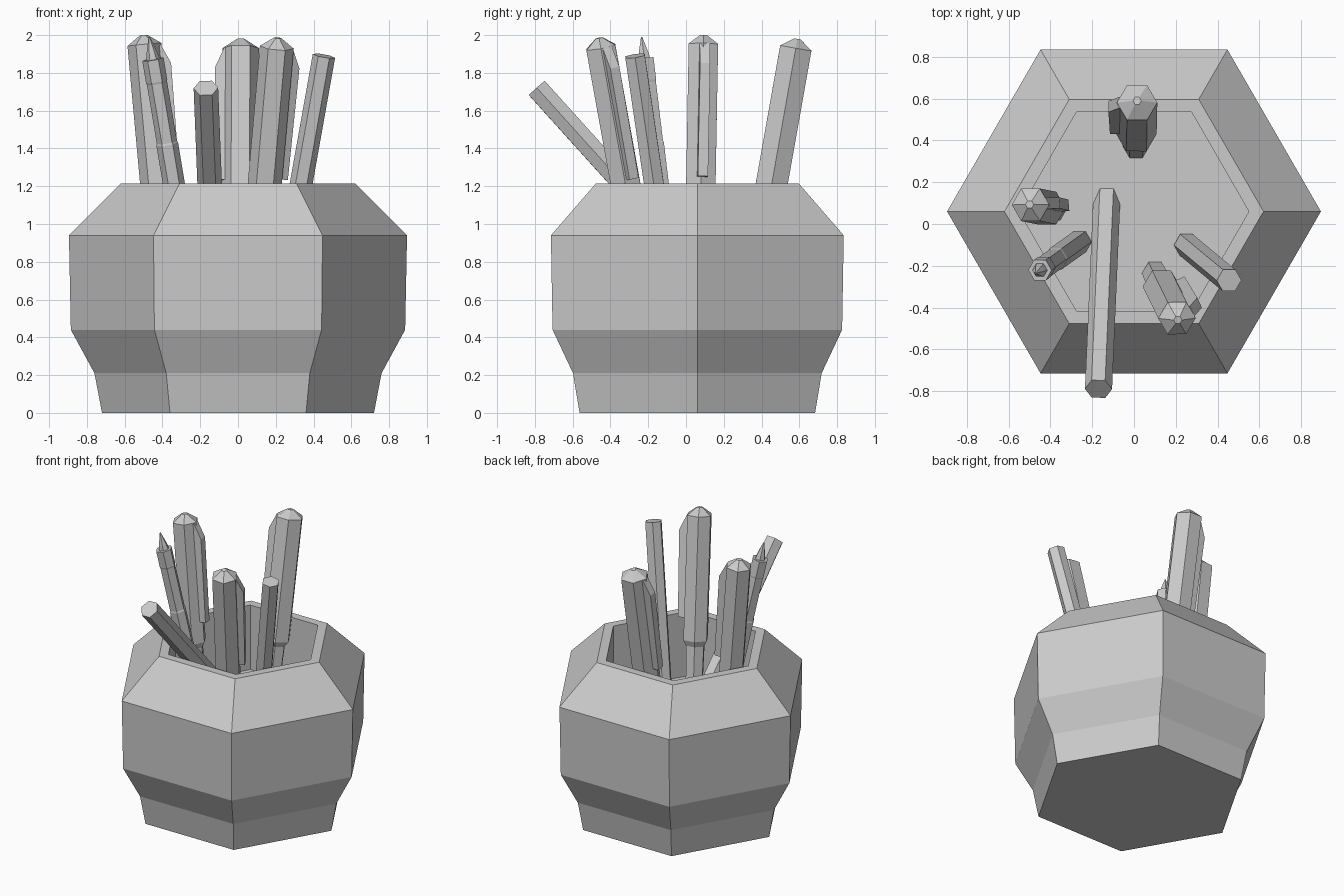
import bpy
import math
from mathutils import Matrix, Vector

cube = bpy.data.objects.get("Cube")
if cube:
    bpy.data.objects.remove(cube, do_unlink=True)

grey = bpy.data.materials.new("plain grey")
grey.use_nodes = True
COLOUR = (0.6, 0.6, 0.6, 1)
grey.diffuse_color = COLOUR
grey.node_tree.nodes["Principled BSDF"].inputs["Base Color"].default_value = COLOUR


def add_mesh(name, verts, faces, matrix):
    mesh = bpy.data.meshes.new(name)
    mesh.from_pydata(verts, [], faces)
    mesh.transform(matrix)
    mesh.update()
    mesh.materials.append(grey)
    obj = bpy.data.objects.new(name, mesh)
    bpy.context.collection.objects.link(obj)
    return obj


def hex_lathe(name, profile, matrix):
    """Six-sided solid from (radius, height) pairs, capped at both ends."""
    n = 6
    verts = [(r * math.cos(k * math.tau / n), r * math.sin(k * math.tau / n), z)
             for r, z in profile for k in range(n)]
    faces = [tuple(reversed(range(n)))]
    for i in range(len(profile) - 1):
        for k in range(n):
            a, b = i * n + k, i * n + (k + 1) % n
            faces.append((a, b, b + n, a + n))
    faces.append(tuple(range(len(verts) - n, len(verts))))
    return add_mesh(name, verts, faces, matrix)


def axis_frame(base, top):
    """Matrix that stands a part on base pointing at top, and its length."""
    base, axis = Vector(base), Vector(top) - Vector(base)
    turn = Vector((0, 0, 1)).rotation_difference(axis).to_matrix().to_4x4()
    return Matrix.Translation(base) @ turn, axis.length


# Pot with a flat rim and a raised inner floor
FLOOR = 0.74
hex_lathe("pot", [(0.72, 0), (0.76, 0.21), (0.885, 0.44), (0.895, 0.94),
                  (0.62, 1.215), (0.55, 1.215), (0.55, FLOOR)],
          Matrix.Translation((0, 0.06, 0)))


# Capped markers with a pocket clip
def marker(name, base, top, clip_angle, r=0.09):
    frame, h = axis_frame(base, top)
    hex_lathe(name, [(0.062, 0), (0.068, h - 0.95), (r, h - 0.91),
                     (r, h - 0.05), (0.02, h)], frame)
    side = [(0.05, h - 0.76), (r + 0.03, h - 0.76), (r + 0.04, h - 0.16),
            (r - 0.01, h - 0.05), (0.05, h - 0.05)]
    n = len(side)
    verts = [(x, y, z) for y in (-0.027, 0.027) for x, z in side]
    faces = [tuple(range(n)), tuple(reversed(range(n, 2 * n)))]
    faces += [(k, k + n, (k + 1) % n + n, (k + 1) % n) for k in range(n)]
    add_mesh(name + "_clip", verts, faces,
             frame @ Matrix.Rotation(math.radians(clip_angle), 4, "Z"))


marker("back_marker", (0.01, 0.37, FLOOR), (0.015, 0.59, 1.98), 180, 0.097)
marker("side_marker", (-0.385, 0.07, FLOOR), (-0.5, 0.093, 2.0), 5)
marker("front_marker", (0.10, -0.235, FLOOR), (0.21, -0.46, 1.985), 25)


# Plain hexagonal sticks
def stick(name, base, top, r):
    frame, h = axis_frame(base, top)
    hex_lathe(name, [(r, 0), (r, h)], frame)


stick("leaning_stick", (-0.13, 0.13, 0.70), (-0.17, -0.79, 1.72), 0.065)
stick("upright_stick", (0.25, -0.10, FLOOR), (0.455, -0.27, 1.89), 0.06)

# Fine pen with a stepped barrel and a pointed tip
frame, h = axis_frame((-0.26, -0.085, FLOOR), (-0.47, -0.235, 1.99))
hex_lathe("fine_pen", [(0.058, 0), (0.058, h - 0.58), (0.054, h - 0.57),
                       (0.054, h - 0.25), (0.057, h - 0.24), (0.057, h - 0.12),
                       (0.036, h - 0.12), (0.03, h - 0.09), (0.004, h)], frame)
